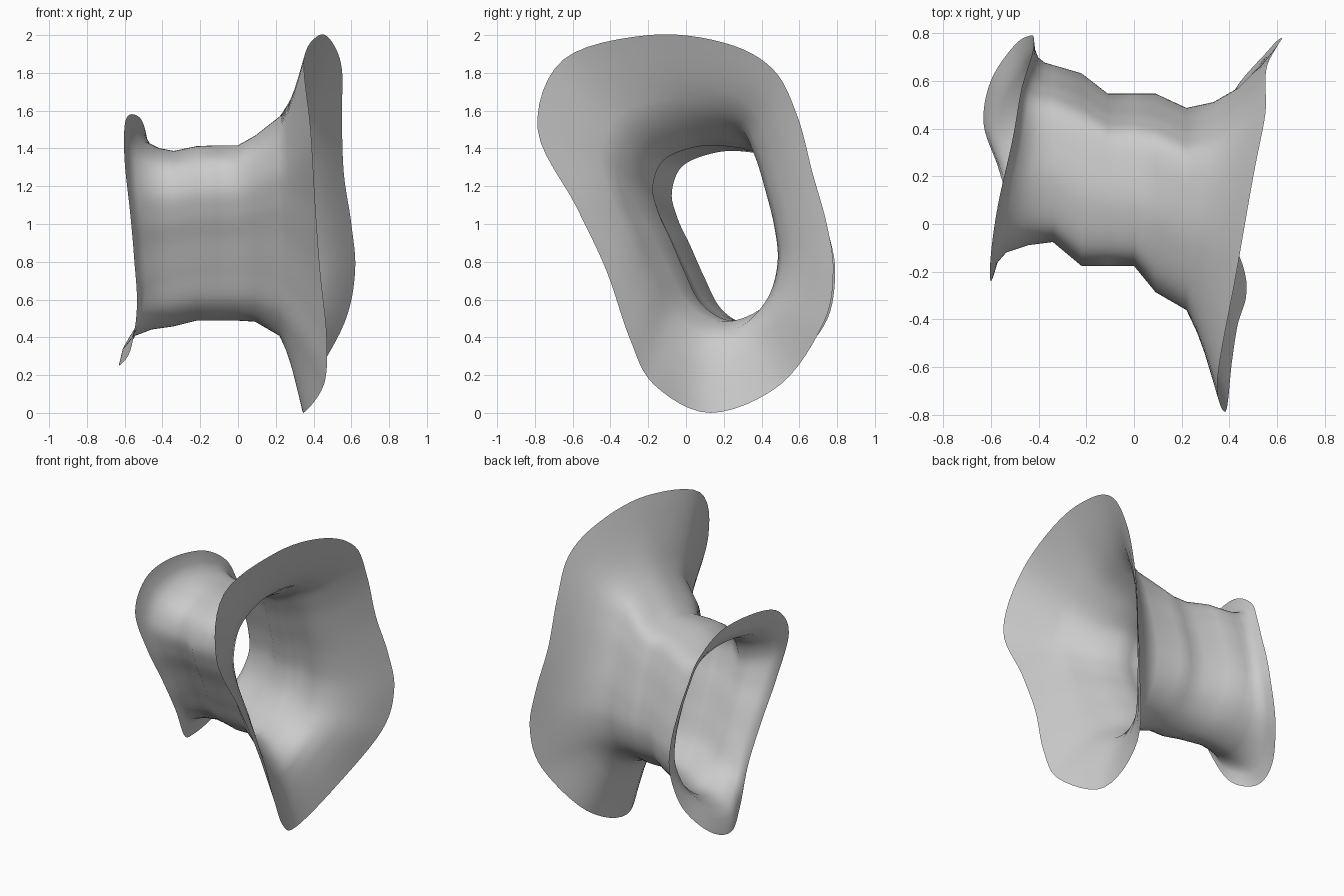
import bpy, bmesh
from mathutils import Vector

if "Cube" in bpy.data.objects:
    bpy.data.objects.remove(bpy.data.objects["Cube"])

SUB = 6     # smooth steps between neighbouring outline points

# Outlines (x, y, z), all starting at the top and turning towards +y
right_rim = [(.43, -.2, 2), (.5, .2, 1.96), (.55, .46, 1.82), (.55, .59, 1.57),
             (.56, .67, 1.27), (.6, .745, 1), (.62, .78, .75), (.565, .73, .48),
             (.39, .5, .15), (.345, .13, 0), (.455, -.17, .15), (.47, -.3, .4),
             (.435, -.42, .75), (.41, -.58, 1.09), (.385, -.785, 1.5), (.35, -.65, 1.87)]
left_rim = [(-.57, .08, 1.58), (-.51, .35, 1.55), (-.475, .55, 1.42), (-.45, .64, 1.25),
            (-.43, .7, 1.1), (-.42, .76, .93), (-.43, .79, .74), (-.5, .75, .5),
            (-.6, .6, .31), (-.63, .42, .25), (-.57, .24, .33), (-.535, .1, .56),
            (-.55, -.03, .82), (-.57, -.15, 1.05), (-.6, -.24, 1.33), (-.6, -.13, 1.52)]
throat = [(.05, 1.41), (.22, 1.41), (.37, 1.37), (.44, 1.25), (.49, 1.1), (.53, .95),
          (.545, .8), (.5, .65), (.38, .53), (.22, .49), (.07, .58), (-.02, .75),
          (-.095, .92), (-.16, 1.06), (-.19, 1.2), (-.13, 1.34)]


def section(x, y0, y1, z0, z1):
    """Throat outline fitted into a y/z box at a given x."""
    return [(x, y0 + (y + .19) / .735 * (y1 - y0), z0 + (z - .49) / .92 * (z1 - z0))
            for y, z in throat]


def blend(a, b, fx, fyz, bow=0):
    """Ring between two rings; bow makes the +y side flare later."""
    out = []
    for p, q in zip(a, b):
        f = fyz ** (1 + bow * max(0, q[1]))
        out.append((p[0] + (q[0] - p[0]) * fx, p[1] + (q[1] - p[1]) * f,
                    p[2] + (q[2] - p[2]) * f))
    return out


def smooth_loop(pts):
    """Closed Catmull-Rom curve through the points."""
    p = [Vector(v) for v in pts]
    n, out = len(p), []
    for i in range(n):
        a, b, c, d = p[i - 1], p[i], p[(i + 1) % n], p[(i + 2) % n]
        for k in range(SUB):
            t = k / SUB
            out.append(.5 * (2 * b + (c - a) * t + (2 * a - 5 * b + 4 * c - d) * t * t
                             + (3 * b - a - 3 * c + d) * t ** 3))
    return out


# Tube sections from left to right, with a flare at each end
neck_l = section(-.34, -.075, .665, .46, 1.38)
neck_r = section(.22, -.36, .485, .41, 1.56)
rings = [left_rim, blend(neck_l, left_rim, .93, .58), blend(neck_l, left_rim, .76, .27),
         blend(neck_l, left_rim, .4, .08), neck_l,
         section(-.22, -.175, .63, .49, 1.405), section(-.11, -.175, .545, .49, 1.41),
         section(0, -.175, .545, .49, 1.41), section(.09, -.285, .545, .485, 1.46), neck_r,
         blend(neck_r, right_rim, .28, .23, .9), blend(neck_r, right_rim, .54, .48, .9),
         blend(neck_r, right_rim, .78, .75, .9), blend(neck_r, right_rim, .91, .9, .9),
         right_rim]

bm = bmesh.new()
loops = [[bm.verts.new(v) for v in smooth_loop(r)] for r in rings]
for a, b in zip(loops, loops[1:]):
    for i in range(len(a)):
        j = (i + 1) % len(a)
        bm.faces.new((a[i], b[i], b[j], a[j]))
bmesh.ops.recalc_face_normals(bm, faces=bm.faces)
mesh = bpy.data.meshes.new("flared_tube")
bm.to_mesh(mesh)
bm.free()
mesh.shade_smooth()
tube = bpy.data.objects.new("flared_tube", mesh)
bpy.context.collection.objects.link(tube)
